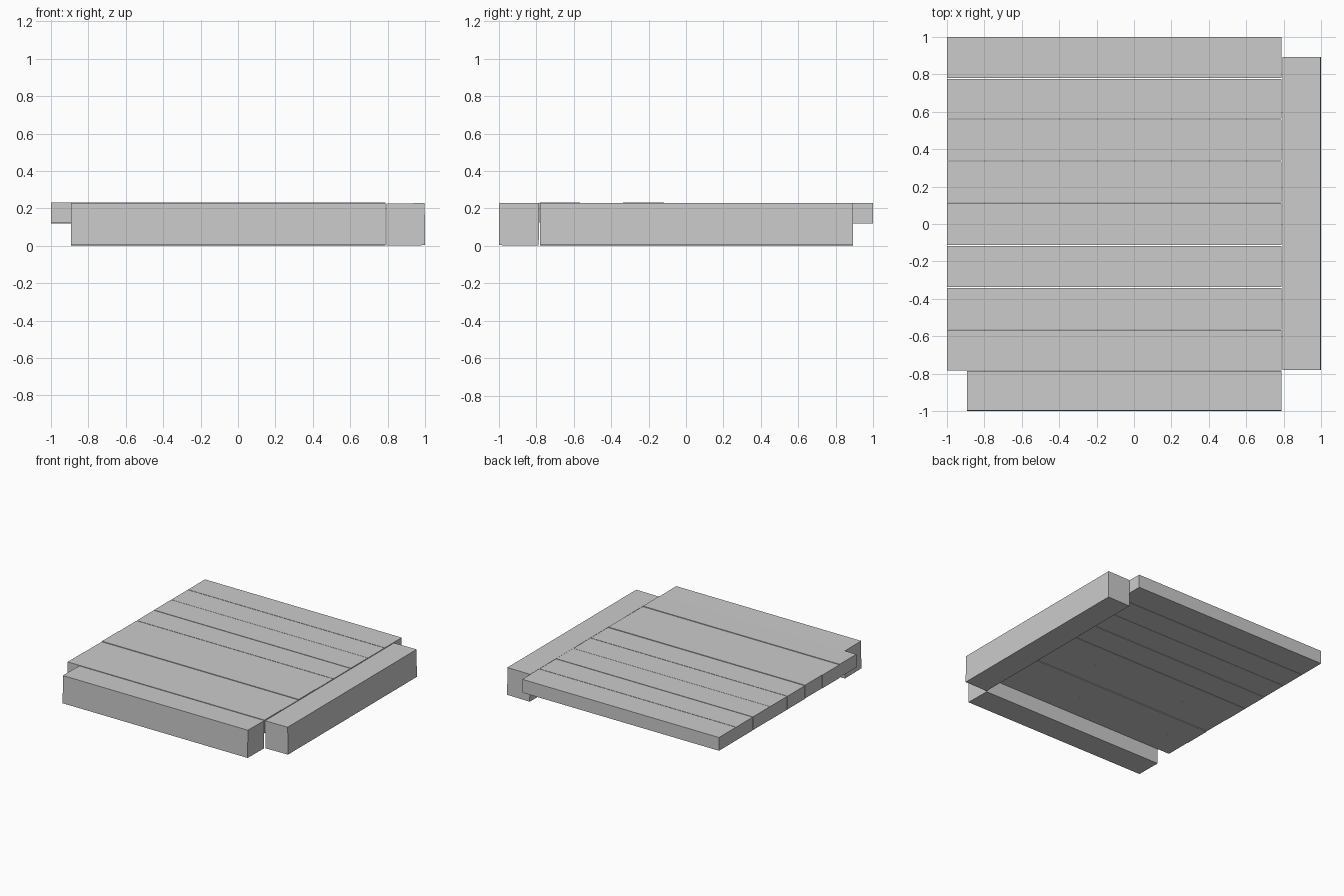
import bpy, math
from mathutils import Vector

if "Cube" in bpy.data.objects:
    bpy.data.objects.remove(bpy.data.objects["Cube"])


def box(name, lo, hi, rot=(0, 0, 0)):
    lo, hi = Vector(lo), Vector(hi)
    bpy.ops.mesh.primitive_cube_add(size=1, location=(lo + hi) / 2)
    o = bpy.context.object
    o.name = name
    o.scale = hi - lo
    o.rotation_euler = [math.radians(a) for a in rot]
    return o


# Deck planks: near-touching boards with slight height differences
edges = [-0.782, -0.565, -0.339, -0.115, 0.113, 0.337, 0.561, 0.778, 1.0]
lift = [0.003, 0, 0.003, 0, 0, 0.001, 0, 0]
gap = 0.002
for i, dz in enumerate(lift):
    y0 = edges[i] + (gap if i else 0)
    y1 = edges[i + 1] - (gap if i < 7 else 0)
    box(f"deck_plank_{i + 1}", (-1, y0, 0.119 + dz), (0.788, y1, 0.228 + dz))

# Deep edge beams, leaning back very slightly
tilt = 0.6
box("front_beam", (-0.893, -0.999, 0.002), (0.788, -0.786, 0.229), (-tilt, 0, 0))
box("right_beam", (0.794, -0.78, 0.002), (0.999, 0.893, 0.227), (0, -tilt, 0))
